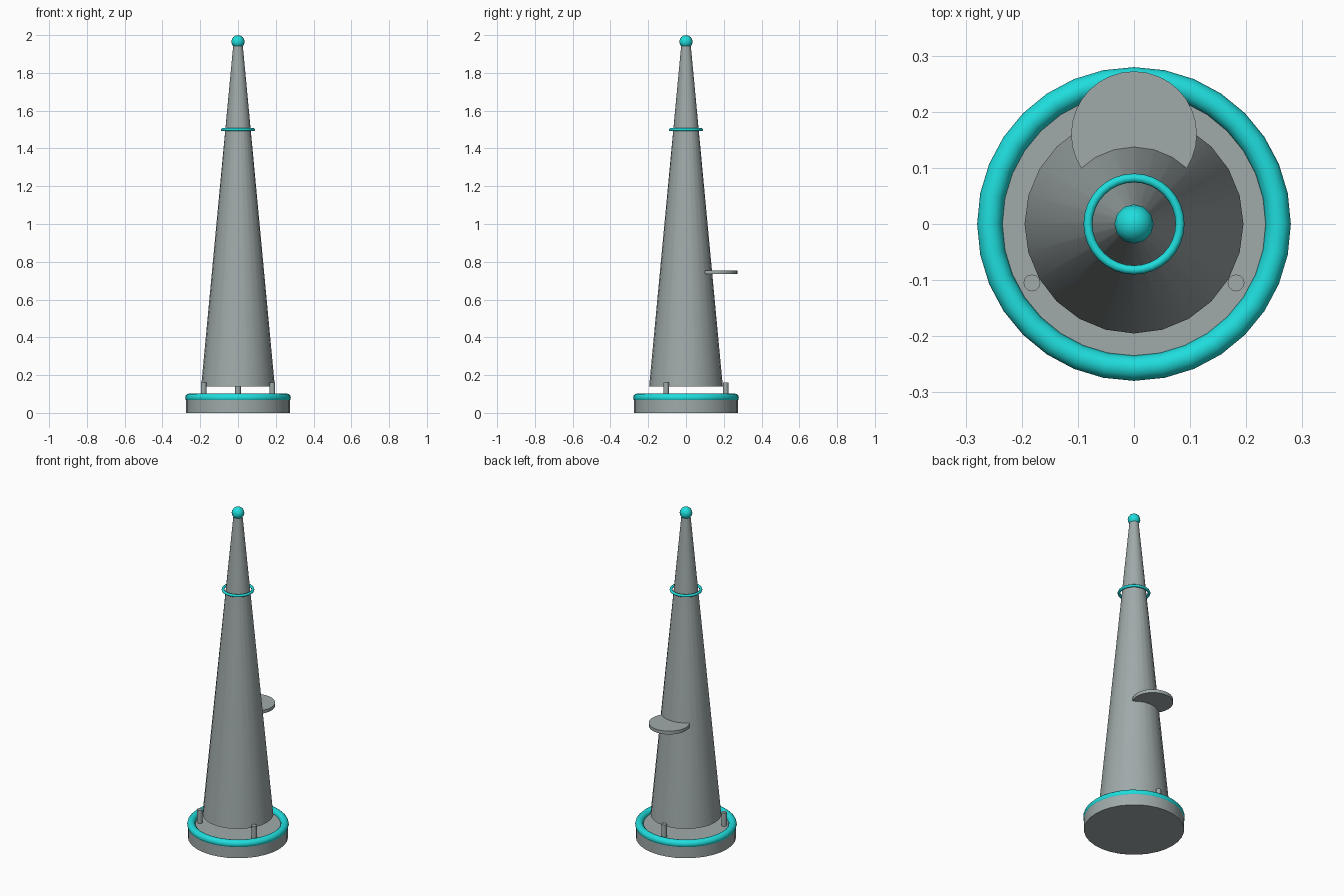
import bpy, math

if "Cube" in bpy.data.objects:
    bpy.data.objects.remove(bpy.data.objects["Cube"])

def material(name, rgb):
    m = bpy.data.materials.new(name)
    m.diffuse_color = (*rgb, 1)
    m.use_nodes = True
    m.node_tree.nodes["Principled BSDF"].inputs["Base Color"].default_value = m.diffuse_color
    return m

GREY = material("steel grey", (0.35, 0.40, 0.40))
CYAN = material("bright cyan", (0.014, 0.72, 0.72))

def finish(name, mat):
    o = bpy.context.object
    o.name = name
    o.data.materials.append(mat)
    bpy.ops.object.shade_smooth_by_angle(angle=math.radians(40))
    return o

def tube(name, r1, r2, z0, z1, x=0, y=0, sides=24, mat=GREY):
    bpy.ops.mesh.primitive_cone_add(vertices=sides, radius1=r1, radius2=r2,
                                    depth=z1 - z0, location=(x, y, (z0 + z1) / 2))
    return finish(name, mat)

def ring(name, major, minor, z, segs):
    bpy.ops.mesh.primitive_torus_add(major_radius=major, minor_radius=minor,
                                     major_segments=segs, minor_segments=12,
                                     location=(0, 0, z))
    return finish(name, CYAN)

# Round base with glowing rim
tube("base", 0.275, 0.275, 0, 0.08, sides=32)
ring("base_rim", 0.257, 0.0225, 0.08, 32)

# Three support pegs, one at the back
for i in range(3):
    a = math.radians(90 + 120 * i)
    tube(f"peg_{i + 1}", 0.015, 0.015, 0.06, 0.16,
         0.21 * math.cos(a), 0.21 * math.sin(a), 12)

# Tapered tower floating above the base
tube("tower", 0.195, 0.024, 0.14, 1.96, sides=24)

# Landing disc on the back
tube("landing_disc", 0.112, 0.112, 0.735, 0.755, 0, 0.16, 32)

# Upper ring and tip ball
ring("upper_ring", 0.082, 0.008, 1.5, 32)
bpy.ops.mesh.primitive_uv_sphere_add(segments=12, ring_count=8, radius=0.035,
                                     location=(0, 0, 1.965))
finish("tip_ball", CYAN)
